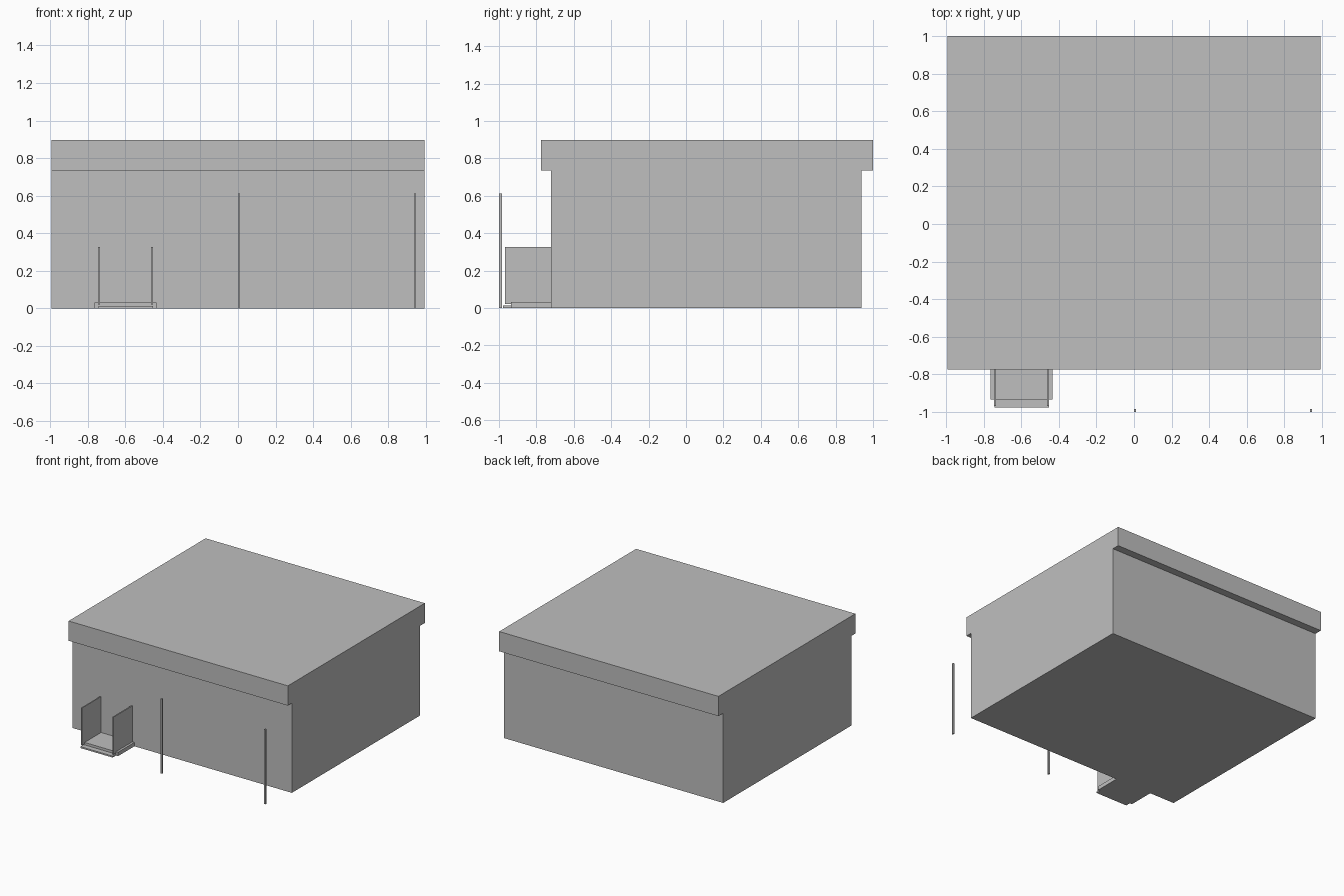
import bpy

cube = bpy.data.objects.get("Cube")
if cube:
    bpy.data.objects.remove(cube, do_unlink=True)

# Single flat material
grey = bpy.data.materials.new("plain grey")
grey.use_nodes = True
colour = (0.52, 0.52, 0.52, 1)
grey.diffuse_color = colour
grey.node_tree.nodes["Principled BSDF"].inputs["Base Color"].default_value = colour


def box(name, x, y, z):
    """Box spanning the given (low, high) range on each axis."""
    centre = [(a + b) / 2 for a, b in (x, y, z)]
    bpy.ops.mesh.primitive_cube_add(size=1, location=centre)
    obj = bpy.context.object
    obj.name = name
    obj.scale = [b - a for a, b in (x, y, z)]
    bpy.ops.object.transform_apply(location=False, rotation=False, scale=True)
    obj.data.materials.append(grey)
    return obj


# Main building and overhanging roof
WIDTH = (-0.994, 0.994)
FRONT = -0.722
box("walls", WIDTH, (FRONT, 0.938), (0, 0.735))
box("roof", WIDTH, (-0.774, 1), (0.735, 0.897))

# Entrance: landing, low step and two side screens
box("entrance_landing", (-0.765, -0.434), (-0.935, FRONT), (0, 0.032))
box("entrance_step", (-0.744, -0.452), (-0.978, -0.935), (0, 0.012))
for side, x in (("right", (-0.745, -0.736)), ("left", (-0.462, -0.452))):
    box(side + "_entrance_screen", x, (-0.968, FRONT), (0.02, 0.327))

# Free-standing posts in front
for side, x in (("middle", 0.005), ("left", 0.943)):
    box(side + "_post", (x - 0.006, x + 0.006), (-1, -0.985), (0, 0.612))
